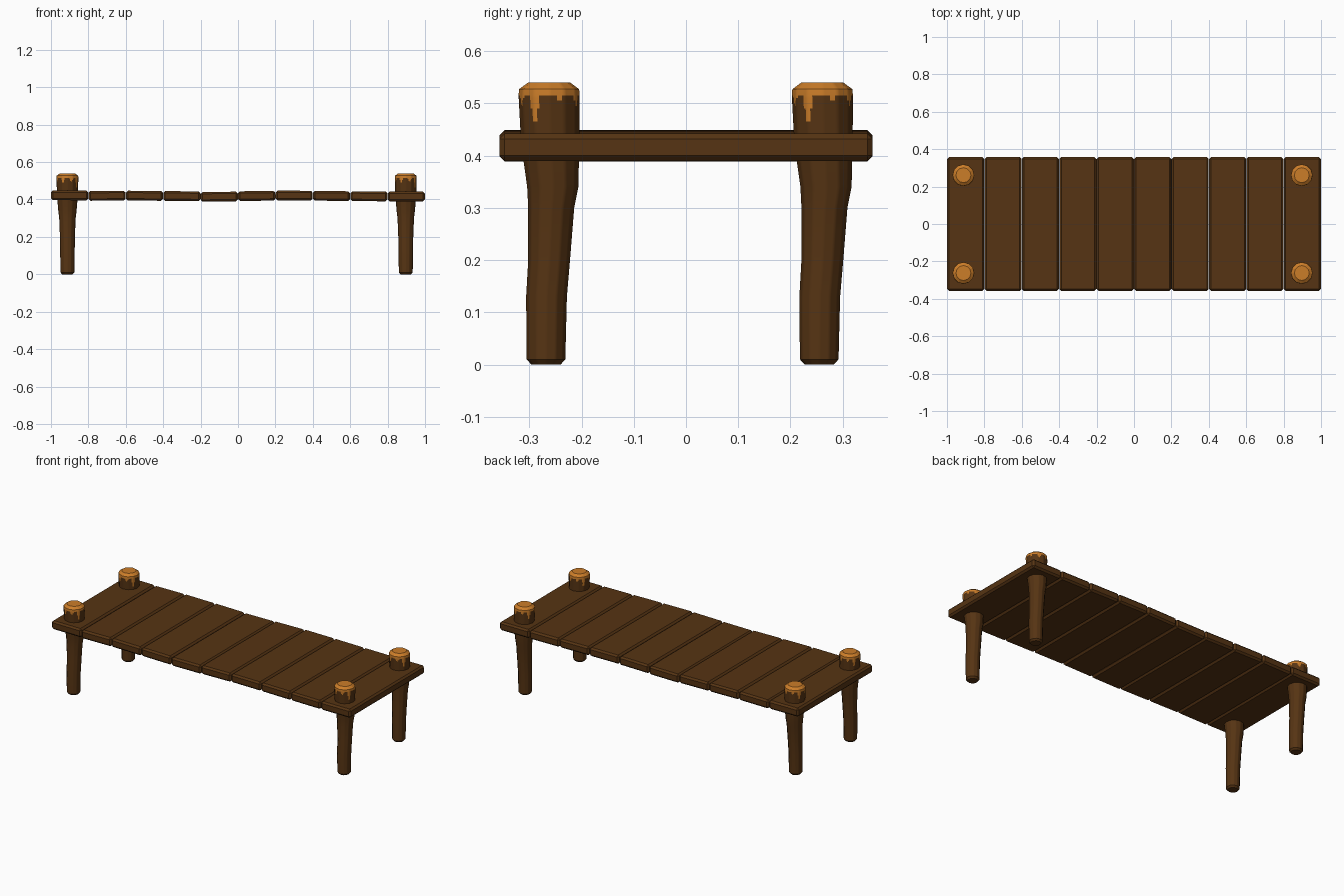
import bpy, bmesh, math
from mathutils import Matrix

if "Cube" in bpy.data.objects:
    bpy.data.objects.remove(bpy.data.objects["Cube"])


def material(name, rgb):
    m = bpy.data.materials.new(name)
    m.diffuse_color = (*rgb, 1)
    m.use_nodes = True
    m.node_tree.nodes["Principled BSDF"].inputs["Base Color"].default_value = m.diffuse_color
    return m


wood = material("dark brown wood", (0.093, 0.034, 0.0065))
paint = material("orange paint", (0.60, 0.205, 0.022))


def finish(bm, name, mats, angle):
    me = bpy.data.meshes.new(name)
    bm.to_mesh(me)
    bm.free()
    ob = bpy.data.objects.new(name, me)
    bpy.context.collection.objects.link(ob)
    for m in mats:
        me.materials.append(m)
    bpy.context.view_layer.objects.active = ob
    ob.select_set(True)
    bpy.ops.object.shade_smooth_by_angle(angle=math.radians(angle))
    ob.select_set(False)
    return ob


# Deck planks, slightly uneven in height and tilt
heights = [0.422, 0.420, 0.420, 0.418, 0.415, 0.419, 0.421, 0.419, 0.417, 0.416]
tilts = [0.3, -0.5, 0.6, 0.8, -0.4, -0.8, 0.4, 0.7, 0.5, 0.0]
for i, (z, tilt) in enumerate(zip(heights, tilts)):
    bm = bmesh.new()
    bmesh.ops.create_cube(bm, size=1)
    bmesh.ops.scale(bm, vec=(0.1985, 0.714, 0.052), verts=bm.verts)
    bmesh.ops.bevel(bm, geom=bm.edges[:], offset=0.01, segments=1, affect='EDGES')
    bmesh.ops.rotate(bm, matrix=Matrix.Rotation(math.radians(tilt), 3, 'Y'), verts=bm.verts)
    bmesh.ops.translate(bm, vec=(-0.9 + 0.2 * i, 0, z), verts=bm.verts)
    finish(bm, f"plank_{i + 1}", [wood], 25)

# Post profile: height, y offset of the centre, radius
profile = [(0, -0.006, 0.028), (0.010, -0.006, 0.037), (0.13, -0.005, 0.039),
           (0.20, 0.0, 0.040), (0.30, 0.004, 0.044), (0.34, 0.007, 0.049),
           (0.39, 0.004, 0.053), (0.43, 0.002, 0.056), (0.515, 0.0, 0.0585),
           (0.527, 0.0, 0.0575), (0.54, 0.0, 0.040)]
# Paint drips: angle, half width in degrees, lowest height
drips = [(-30, 13, 0.45), (-68, 12, 0.492), (20, 9, 0.502), (65, 13, 0.488),
         (112, 10, 0.498), (150, 13, 0.468), (200, 12, 0.492), (245, 11, 0.483)]
SIDES, STEPS = 12, 72


def section(z):
    for (z0, o0, r0), (z1, o1, r1) in zip(profile, profile[1:]):
        if z <= z1:
            t = (z - z0) / (z1 - z0)
            return o0 + t * (o1 - o0), r0 + t * (r1 - r0)
    return profile[-1][1:]


def paint_edge(deg):
    low = 0.515
    for a, w, z in drips:
        d = abs((deg - a + 180) % 360 - 180) / w
        if d < 1:
            low = min(low, 0.515 - (0.515 - z) * (1 - d))
    return low


def make_post(name, x, y):
    bm = bmesh.new()
    zs = sorted({p[0] for p in profile} | {round(0.445 + 0.005 * k, 4) for k in range(15)})
    rings = []
    for z in zs:
        off, r = section(z)
        ring = []
        for k in range(STEPS):
            a = 2 * math.pi * k / STEPS
            seg = 2 * math.pi / SIDES
            rr = r * math.cos(seg / 2) / math.cos(a % seg - seg / 2)
            ring.append(bm.verts.new((x + rr * math.cos(a), y + off + rr * math.sin(a), z)))
        rings.append(ring)
    for j in range(len(zs) - 1):
        for k in range(STEPS):
            n = (k + 1) % STEPS
            f = bm.faces.new((rings[j][k], rings[j][n], rings[j + 1][n], rings[j + 1][k]))
            mid = (zs[j] + zs[j + 1]) / 2
            f.material_index = int(mid > paint_edge((k + 0.5) * 360 / STEPS))
    bm.faces.new(rings[0][::-1])
    bm.faces.new(rings[-1]).material_index = 1
    finish(bm, name, [wood, paint], 35)


# Four posts
for xn, x in (("left", -0.912), ("right", 0.897)):
    for yn, y in (("front", -0.262), ("back", 0.261)):
        make_post(f"{yn}_{xn}_post", x, y)
